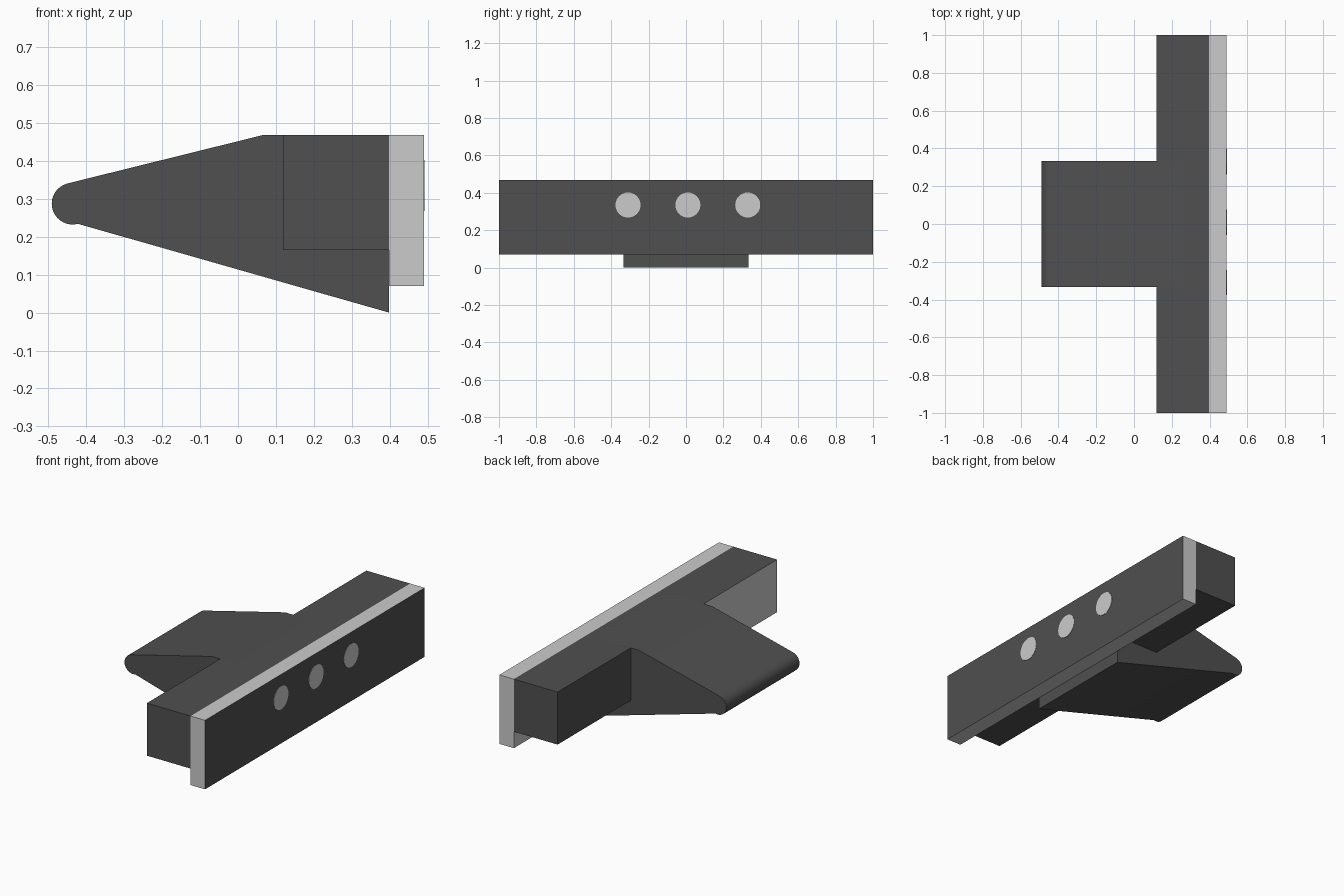
import bpy, bmesh
from math import radians, sin, cos, pi
from mathutils import Matrix

if "Cube" in bpy.data.objects:
    bpy.data.objects.remove(bpy.data.objects["Cube"])


def material(name, v):
    m = bpy.data.materials.new(name)
    m.diffuse_color = (v, v, v, 1)
    m.use_nodes = True
    m.node_tree.nodes["Principled BSDF"].inputs["Base Color"].default_value = m.diffuse_color
    return m


DARK = material("dark", 0.08)
LIGHT = material("light", 0.8)


def finish(name, bm, mats):
    bmesh.ops.recalc_face_normals(bm, faces=bm.faces)
    me = bpy.data.meshes.new(name)
    bm.to_mesh(me)
    bm.free()
    for m in mats:
        me.materials.append(m)
    ob = bpy.data.objects.new(name, me)
    bpy.context.collection.objects.link(ob)
    return ob


def box(name, lo, hi, mats, odd_face=None):
    """Box between two corners; the face with normal odd_face gets the second material."""
    bm = bmesh.new()
    bmesh.ops.create_cube(bm, size=1)
    for v in bm.verts:
        v.co = [(a + b) / 2 + c * (b - a) for a, b, c in zip(lo, hi, v.co)]
    bm.normal_update()
    for f in bm.faces:
        if odd_face and sum(a * b for a, b in zip(f.normal, odd_face)) > 0.9:
            f.material_index = 1
    return finish(name, bm, mats)


TOP, JOINT, FRONT, HALF = 0.468, 0.398, 0.49, 0.333

# Wedge body with rounded nose, extruded along y
profile = [(JOINT, 0.0), (JOINT, TOP), (0.066, TOP)]
for i in range(17):
    a = radians(104 + i * (275 - 104) / 16)
    profile.append((-0.436 + 0.055 * cos(a), 0.287 + 0.055 * sin(a)))
profile.append((-0.422, 0.234))
bm = bmesh.new()
face = bm.faces.new([bm.verts.new((x, -HALF, z)) for x, z in profile])
ext = bmesh.ops.extrude_face_region(bm, geom=[face])
bmesh.ops.translate(bm, vec=(0, 2 * HALF, 0),
                    verts=[g for g in ext["geom"] if isinstance(g, bmesh.types.BMVert)])
body = finish("wedge_body", bm, [DARK])
bpy.context.view_layer.objects.active = body
body.select_set(True)
bpy.ops.object.shade_smooth_by_angle(angle=radians(30))

# Side arms of the crossbar; one has a light rear face
box("arm_far", (0.119, HALF, 0.165), (JOINT, 1, TOP), [DARK])
box("arm_near", (0.119, -1, 0.165), (JOINT, -HALF, TOP), [DARK, LIGHT], (-1, 0, 0))

# Light face plate with a dark front
box("face_plate", (JOINT, -1, 0.07), (FRONT, 1, TOP), [LIGHT, DARK], (1, 0, 0))

# Three light round spots on the plate
for i, y in enumerate((-0.31, 0.01, 0.33)):
    bm = bmesh.new()
    bmesh.ops.create_cone(bm, cap_ends=True, segments=32, radius1=0.067, radius2=0.067,
                          depth=0.004,
                          matrix=Matrix.Translation((FRONT, y, 0.335)) @ Matrix.Rotation(pi / 2, 4, 'Y'))
    finish(f"round_spot_{i + 1}", bm, [LIGHT])
